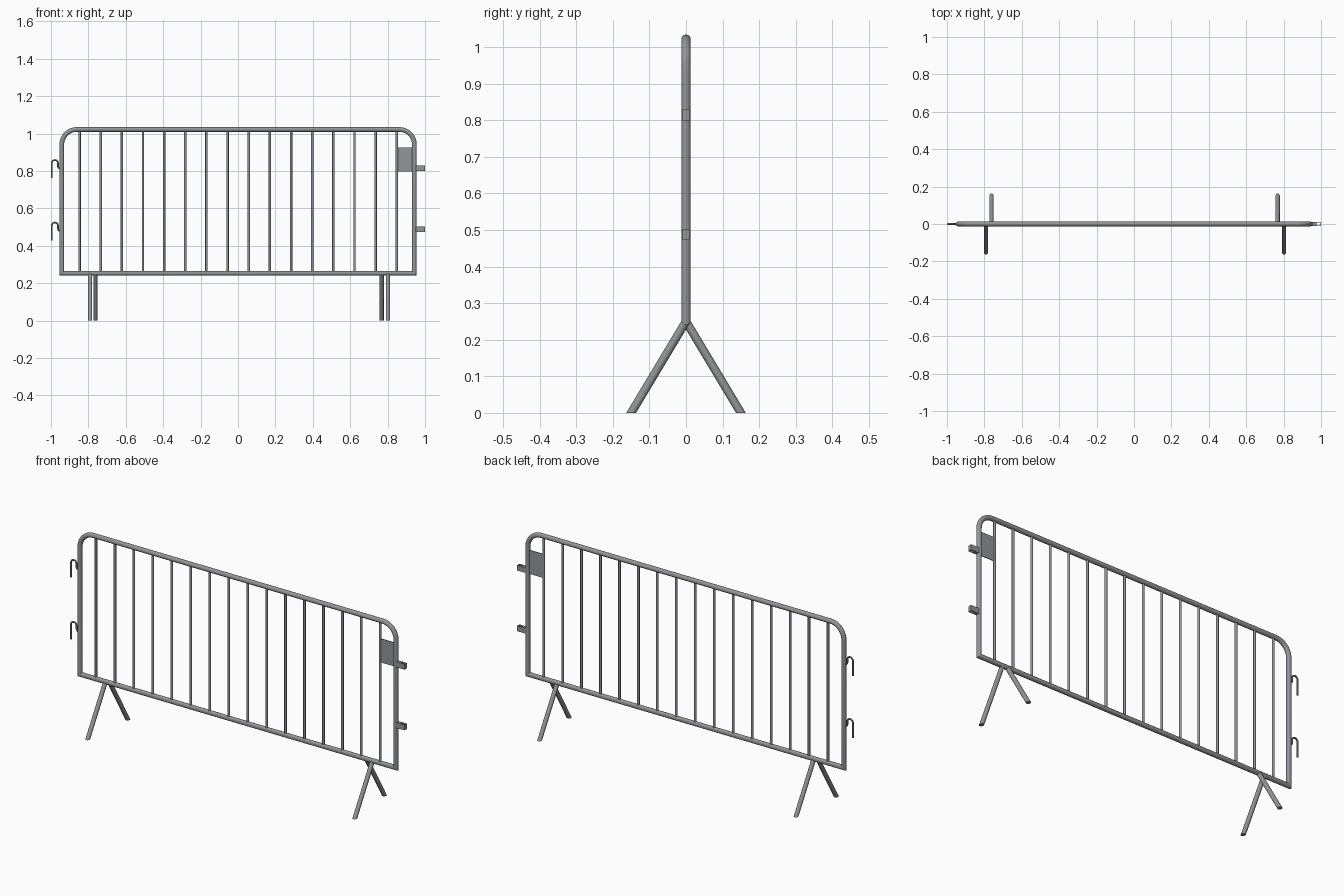
import bpy, bmesh, math
from mathutils import Vector

if "Cube" in bpy.data.objects:
    bpy.data.objects.remove(bpy.data.objects["Cube"])

steel = bpy.data.materials.new("galvanised grey")
steel.diffuse_color = (0.29, 0.30, 0.32, 1)
steel.use_nodes = True
steel.node_tree.nodes["Principled BSDF"].inputs["Base Color"].default_value = steel.diffuse_color


def finish(name, bm, smooth=True):
    bmesh.ops.recalc_face_normals(bm, faces=bm.faces)
    me = bpy.data.meshes.new(name)
    bm.to_mesh(me)
    bm.free()
    me.materials.append(steel)
    ob = bpy.data.objects.new(name, me)
    bpy.context.collection.objects.link(ob)
    if smooth:
        bpy.ops.object.select_all(action='DESELECT')
        ob.select_set(True)
        bpy.context.view_layer.objects.active = ob
        bpy.ops.object.shade_smooth_by_angle(angle=math.radians(35))
    return ob


def sweep(bm, rings, n=16, closed=False):
    """Skin a tube through rings given as (centre, axis u, axis v)."""
    loops = []
    for c, u, v in rings:
        loops.append([bm.verts.new(c + u * math.cos(2 * math.pi * i / n) + v * math.sin(2 * math.pi * i / n))
                      for i in range(n)])
    pairs = list(zip(loops, loops[1:]))
    if closed:
        pairs.append((loops[-1], loops[0]))
    else:
        bm.faces.new(loops[0])
        bm.faces.new(loops[-1])
    for a, b in pairs:
        for i in range(n):
            j = (i + 1) % n
            bm.faces.new((a[i], a[j], b[j], b[i]))


def tube_xz(bm, pts, r, n=16, closed=False):
    """Mitred tube along a path in the x-z plane."""
    pts = [Vector((x, 0, z)) for x, z in pts]
    rings, m = [], len(pts)
    for k, p in enumerate(pts):
        a = pts[k - 1] if k or closed else None
        b = pts[(k + 1) % m] if k < m - 1 or closed else None
        d1 = (p - a).normalized() if a else (b - p).normalized()
        d2 = (b - p).normalized() if b else d1
        t = (d1 + d2).normalized()
        side = Vector((t.z, 0, -t.x)) * (r / t.dot(d1))
        rings.append((p, side, Vector((0, r, 0))))
    sweep(bm, rings, n, closed)


def arc(cx, cz, r, a0, a1, steps):
    return [(cx + r * math.cos(math.radians(a0 + (a1 - a0) * i / steps)),
             cz + r * math.sin(math.radians(a0 + (a1 - a0) * i / steps))) for i in range(steps + 1)]


def box(bm, x0, x1, y0, y1, z0, z1):
    vs = bmesh.ops.create_cube(bm, size=1)["verts"]
    for v in vs:
        v.co = Vector(((x0, x1)[v.co.x > 0], (y0, y1)[v.co.y > 0], (z0, z1)[v.co.z > 0]))


# outer frame: square lower corners, rounded upper corners
L, R, B, T, C = -0.942, 0.943, 0.253, 1.022, 0.08
bm = bmesh.new()
tube_xz(bm, [(L, B), (R, B)] + arc(R - C, T - C, C, 0, 90, 10) + arc(L + C, T - C, C, 90, 180, 10),
        0.0125, 20, True)
finish("outer_frame", bm)

# upright bars
bm = bmesh.new()
for i in range(16):
    x = -0.847 + 1.696 * i / 15
    tube_xz(bm, [(x, B), (x, T)], 0.0065, 12)
finish("upright_bars", bm)

# splayed legs, cut flat at the ground
for name, x, s in (("left_front_leg", -0.791, -1), ("left_back_leg", -0.762, 1),
                   ("right_front_leg", 0.802, -1), ("right_back_leg", 0.768, 1)):
    bm = bmesh.new()
    r, h, reach = 0.0115, 0.25, 0.15
    u, v = Vector((r, 0, 0)), Vector((0, r * math.hypot(h, reach) / h, 0))
    sweep(bm, [(Vector((x, 0, h)), u, v), (Vector((x, s * reach, 0)), u, v)])
    finish(name, bm)

# sign plate
bm = bmesh.new()
box(bm, 0.848, 0.937, -0.002, 0.002, 0.797, 0.925)
finish("sign_plate", bm, False)

# coupling hooks on the left, open receiver straps on the right
for tag, dz in (("upper", 0), ("lower", -0.334)):
    bm = bmesh.new()
    path = ([(-0.9955, 0.762 + dz)] + arc(-0.979, 0.842 + dz, 0.0165, 180, 0, 12)
            + arc(-0.9505, 0.826 + dz, 0.012, 180, 270, 5) + [(-0.942, 0.814 + dz)])
    tube_xz(bm, path, 0.0045, 10)
    finish(tag + "_hook", bm)

for tag, z in (("upper", 0.8), ("lower", 0.473)):
    bm = bmesh.new()
    for s in (-1, 1):
        ys = sorted((s * 0.007, s * 0.01))
        box(bm, 0.943, 1.0, ys[0], ys[1], z, z + 0.029)
    box(bm, 0.997, 1.0, -0.007, 0.007, z, z + 0.029)
    box(bm, 0.943, 0.975, -0.007, 0.007, z, z + 0.029)
    finish(tag + "_receiver", bm, False)
